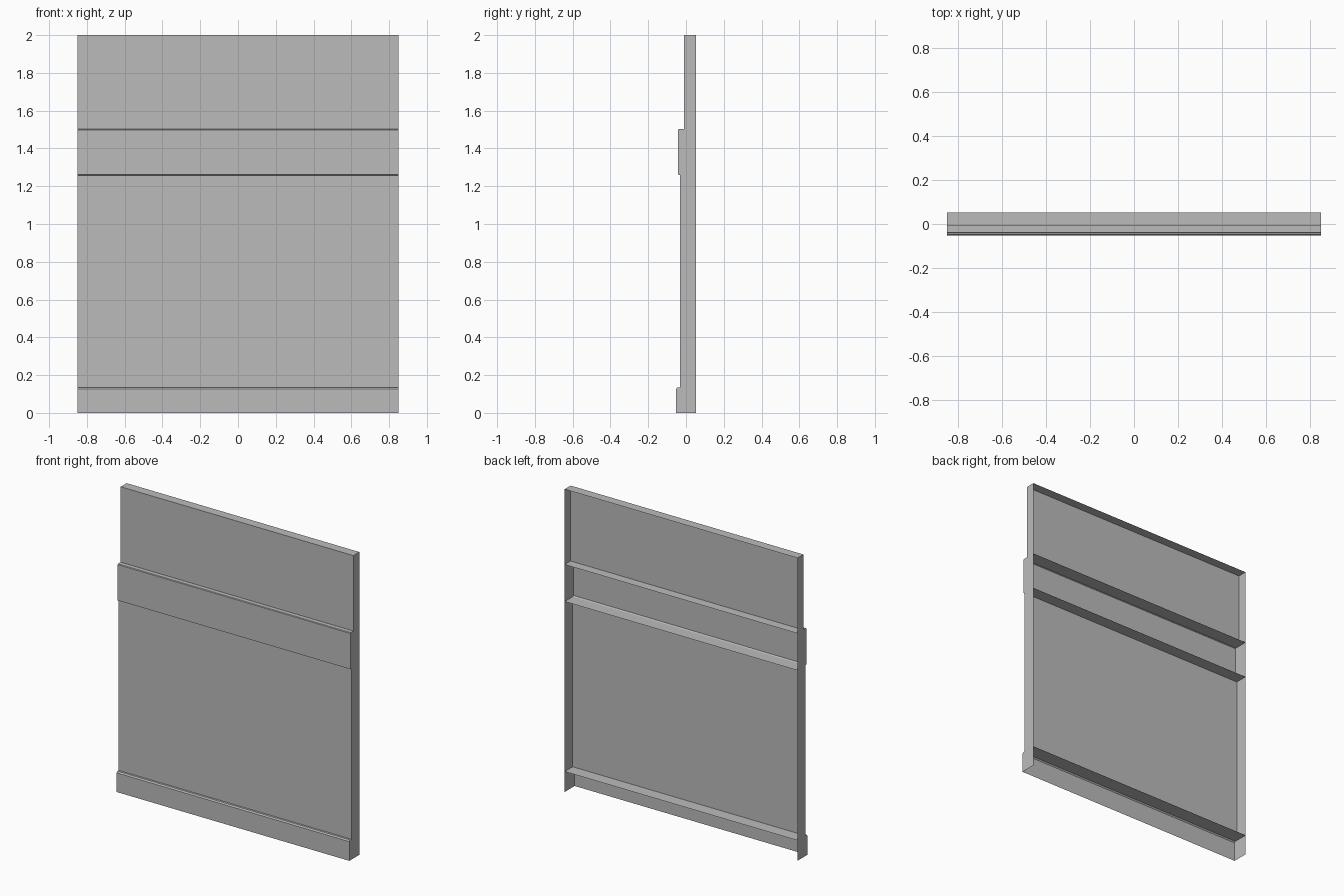
import bpy
import bmesh

cube = bpy.data.objects.get("Cube")
if cube:
    bpy.data.objects.remove(cube, do_unlink=True)

# One plain grey
grey = bpy.data.materials.new("plain_grey")
grey.use_nodes = True
colour = (0.5, 0.5, 0.5, 1)
grey.diffuse_color = colour
grey.node_tree.nodes["Principled BSDF"].inputs["Base Color"].default_value = colour

HALF = 0.85    # half the wall width
BACK = 0.052   # open back edge
SKIRT_TOP, RAIL_BOTTOM, RAIL_TOP, WALL_TOP = 0.135, 1.258, 1.502, 2.0
SKIRT_Y, RAIL_Y, LOWER_Y, UPPER_Y = -0.052, -0.042, -0.031, -0.01


def section(name, front, bottom):
    """Thin shell from a (y, z) front profile, listed top to bottom:
    top shelf, front strips and end caps; open at the back and below."""
    profile = [(BACK, front[0][1])] + front
    bm = bmesh.new()
    left, right = ([bm.verts.new((x, y, z)) for y, z in profile]
                   for x in (HALF, -HALF))
    for i in range(len(profile) - 1):
        bm.faces.new((right[i], right[i + 1], left[i + 1], left[i]))
    bm.faces.new(left + [bm.verts.new((HALF, BACK, bottom))])
    bm.faces.new((right + [bm.verts.new((-HALF, BACK, bottom))])[::-1])
    mesh = bpy.data.meshes.new(name)
    bm.to_mesh(mesh)
    bm.free()
    mesh.materials.append(grey)
    bpy.context.collection.objects.link(bpy.data.objects.new(name, mesh))


# Skirting board with a chamfered top edge
section("skirting_board", [(LOWER_Y, SKIRT_TOP), (SKIRT_Y + 0.007, SKIRT_TOP),
                           (SKIRT_Y, SKIRT_TOP - 0.008), (SKIRT_Y, 0)], 0)

# Large lower panel
section("lower_panel", [(LOWER_Y, RAIL_BOTTOM), (LOWER_Y, SKIRT_TOP)], SKIRT_TOP)

# Raised rail with chamfered edges
section("wall_rail", [(RAIL_Y + 0.004, RAIL_TOP), (RAIL_Y, RAIL_TOP - 0.004),
                      (RAIL_Y, RAIL_BOTTOM + 0.004), (LOWER_Y, RAIL_BOTTOM)],
        RAIL_BOTTOM)

# Recessed upper panel
section("upper_panel", [(UPPER_Y, WALL_TOP), (UPPER_Y, RAIL_TOP)], RAIL_TOP)
